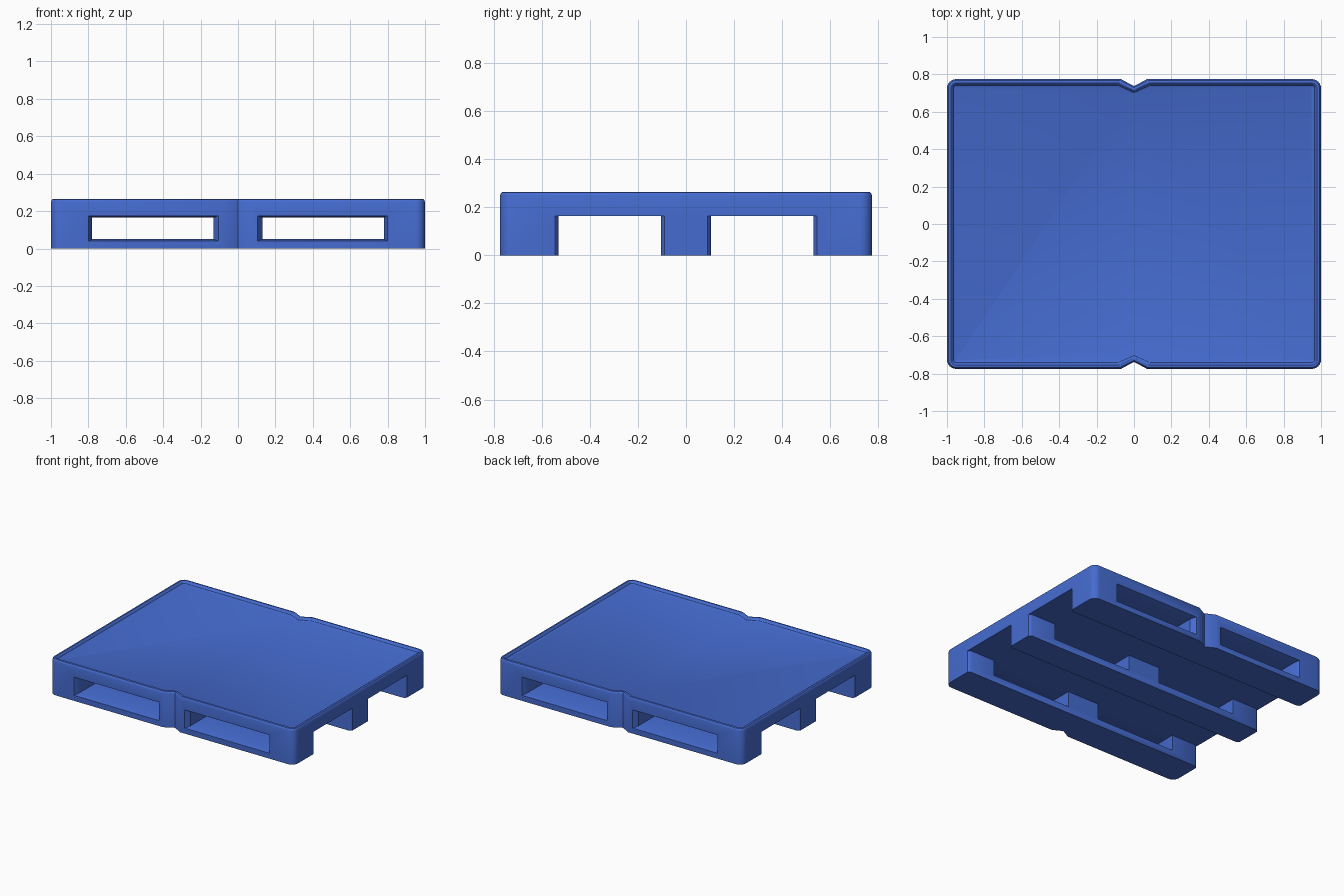
import bpy, bmesh, math

if "Cube" in bpy.data.objects:
    bpy.data.objects.remove(bpy.data.objects["Cube"])

blue = bpy.data.materials.new("pallet_blue")
blue.diffuse_color = (0.06, 0.148, 0.63, 1)
blue.use_nodes = True
blue.node_tree.nodes["Principled BSDF"].inputs["Base Color"].default_value = blue.diffuse_color


def loft(name, rings):
    """Closed solid from rings of equal point count."""
    bm = bmesh.new()
    vs = [[bm.verts.new(p) for p in r] for r in rings]
    n = len(vs[0])
    for a, b in zip(vs, vs[1:]):
        for i in range(n):
            j = (i + 1) % n
            bm.faces.new((a[i], a[j], b[j], b[i]))
    bm.faces.new(vs[0])
    bm.faces.new(vs[-1])
    bmesh.ops.recalc_face_normals(bm, faces=bm.faces)
    me = bpy.data.meshes.new(name)
    bm.to_mesh(me)
    bm.free()
    me.materials.append(blue)
    ob = bpy.data.objects.new(name, me)
    bpy.context.collection.objects.link(ob)
    return ob


def outline(d, z):
    """Rounded rectangle with a V notch front and back, inset by d."""
    X, Y, r = 1 - d, 0.775 - d, max(0.05 - d, 0.012)
    half = []
    w = 0.07 + 0.45 * d
    half += [(-w, -Y), (0, -Y + 0.038), (w, -Y)]
    for k in range(7):
        a = -math.pi / 2 + k * math.pi / 12
        half.append((X - r + r * math.cos(a), -Y + r + r * math.sin(a)))
    for k in range(7):
        a = k * math.pi / 12
        half.append((X - r + r * math.cos(a), Y - r + r * math.sin(a)))
    half += [(w, Y), (0, Y - 0.038), (-w, Y)]
    for k in range(7):
        a = math.pi / 2 + k * math.pi / 12
        half.append((-X + r + r * math.cos(a), Y - r + r * math.sin(a)))
    for k in range(7):
        a = math.pi + k * math.pi / 12
        half.append((-X + r + r * math.cos(a), -Y + r + r * math.sin(a)))
    return [(x, y, z) for x, y in half]


# Body with rounded rim and shallow sunken deck
body = loft("pallet_body", [outline(d, z) for d, z in (
    (0, 0), (0, 0.248), (0.003, 0.257), (0.008, 0.263), (0.014, 0.265),
    (0.021, 0.265), (0.026, 0.262), (0.034, 0.249), (0.046, 0.244))])

cutters = []

# Fork tunnels running along x, flared at the ends
for s in (-1, 1):
    flare = ((-1.05, 0.02), (-1, 0.016), (-0.992, 0.007), (-0.978, 0),
             (0.978, 0), (0.992, 0.007), (1, 0.016), (1.05, 0.02))
    plan = [(x, s * (0.105 - e)) for x, e in flare]
    plan += [(x, s * (0.53 + e)) for x, e in reversed(flare)]
    cutters.append(loft("tunnel_cutter", [[(x, y, z) for x, y in plan]
                                          for z in (-0.1, 0.165)]))


def window_ring(s, y, e):
    x0, x1, z0, z1 = 0.13 - e, 0.78 + e * 0.8, 0.05 - e * 0.4, 0.165 + e * 0.4
    return [(s * x0, y, z0), (s * x1, y, z0), (s * x1, y, z1), (s * x0, y, z1)]


# Fork windows running along y, chamfered on the outer faces
for s in (-1, 1):
    cutters.append(loft("window_cutter", [window_ring(s, y, e) for y, e in (
        (-0.9, 0.025), (-0.775, 0.025), (-0.74, 0),
        (0.74, 0), (0.775, 0.025), (0.9, 0.025))]))

bpy.context.view_layer.objects.active = body
body.select_set(True)
for c in cutters:
    c.hide_render = True
    m = body.modifiers.new("cut", 'BOOLEAN')
    m.operation = 'DIFFERENCE'
    m.solver = 'EXACT'
    m.object = c
    bpy.ops.object.modifier_apply(modifier=m.name)
for c in cutters:
    bpy.data.objects.remove(c)

bpy.ops.object.shade_smooth_by_angle(angle=math.radians(30))
